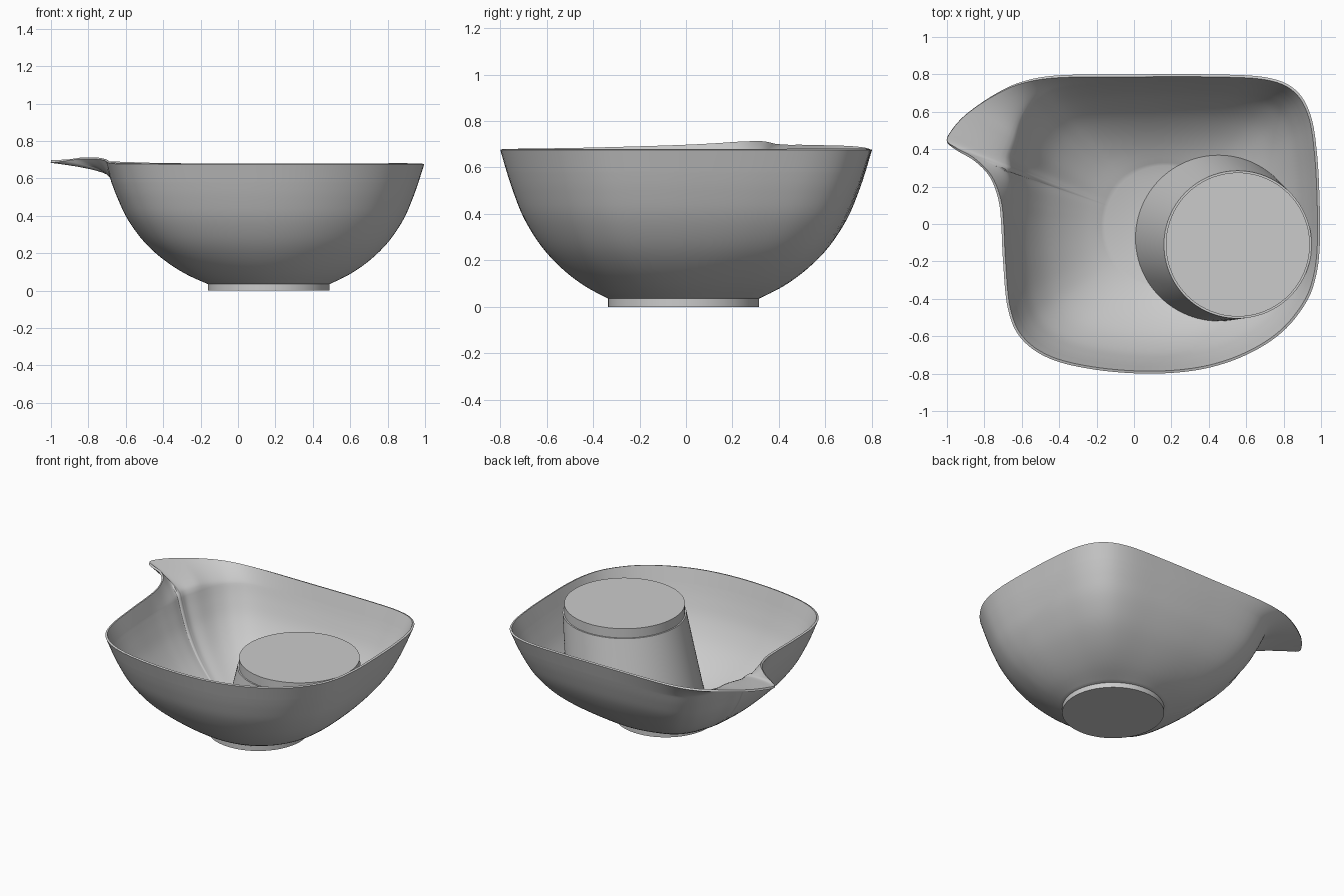
import bpy
from math import sin, cos, atan2, pi, radians
from mathutils import Vector
from mathutils.bvhtree import BVHTree

if "Cube" in bpy.data.objects:
    bpy.data.objects.remove(bpy.data.objects["Cube"])


def spline(pts, n, closed):
    """Catmull-Rom curve through points of any dimension, n samples per span."""
    pts = [Vector(p) for p in pts]
    m = len(pts)
    get = lambda i: pts[i % m] if closed else pts[max(0, min(m - 1, i))]
    out = []
    for i in range(m if closed else m - 1):
        a, b, c, d = (get(i + k) for k in (-1, 0, 1, 2))
        for j in range(n):
            t = j / n
            out.append(0.5 * (2 * b + (c - a) * t + (2 * a - 5 * b + 4 * c - d) * t ** 2
                              + (3 * b - a - 3 * c + d) * t ** 3))
    if not closed:
        out.append(pts[-1])
    return out


def loft(name, rows, cap_bottom=True, cap_top=True, thickness=0):
    """Skin equal-length clockwise rings stacked from bottom to top."""
    n = len(rows[0])
    verts = [tuple(p) for r in rows for p in r]
    faces = [(r * n + (i + 1) % n, r * n + i, (r + 1) * n + i, (r + 1) * n + (i + 1) % n)
             for r in range(len(rows) - 1) for i in range(n)]
    if cap_bottom:
        faces.append(tuple(range(n)))
    if cap_top:
        faces.append(tuple(reversed(range(len(verts) - n, len(verts)))))
    me = bpy.data.meshes.new(name)
    me.from_pydata(verts, [], faces)
    ob = bpy.data.objects.new(name, me)
    bpy.context.collection.objects.link(ob)
    bpy.ops.object.select_all(action='DESELECT')
    ob.select_set(True)
    bpy.context.view_layer.objects.active = ob
    if thickness:
        mod = ob.modifiers.new("wall", 'SOLIDIFY')
        mod.thickness = thickness
        mod.offset = -1
        bpy.ops.object.modifier_apply(modifier=mod.name)
    bpy.ops.object.shade_smooth_by_angle(angle=radians(35))
    return verts, faces


def ring(x, y, z, r, n=96):
    return [Vector((x + r * cos(2 * pi * i / n), y - r * sin(2 * pi * i / n), z)) for i in range(n)]


FX, FY, FR = 0.165, -0.01, 0.325   # foot centre and radius

# Rim outline: x, y, z, and how much of the radius belongs to the body (below 1 = spout)
rim = spline([
    (-1.0, 0.44, .684, .743), (-.98, .495, .684, .755), (-.9, .585, .682, .785), (-.75, .69, .68, .87),
    (-.6, .76, .677, .935), (-.4, .795, .676, .985), (0, .80, .676, 1), (.4, .80, .676, 1),
    (.7, .785, .676, 1), (.86, .72, .676, 1), (.945, .58, .676, 1), (.98, .36, .676, 1),
    (.993, .1, .676, 1), (.994, -.1, .676, 1), (.975, -.27, .676, 1), (.92, -.42, .676, 1),
    (.79, -.58, .676, 1), (.6, -.7, .676, 1), (.37, -.775, .676, 1), (.1, -.8, .676, 1),
    (-.2, -.78, .676, 1), (-.45, -.72, .676, 1), (-.605, -.61, .677, 1), (-.675, -.45, .68, 1),
    (-.70, -.2, .687, 1), (-.71, 0, .694, 1), (-.725, .13, .699, .98), (-.77, .25, .704, .93),
    (-.85, .335, .703, .86), (-.95, .395, .69, .775)], 6, True)

# Wall profile: share of the way from foot to rim, height
profile = spline([(0, .035), (.22, .09), (.43, .165), (.62, .26), (.78, .38), (.88, .495), (.94, .58)],
                 4, False)

# Bowl: circle at the foot blending to the rim outline, flaring into the spout
rows = []
feet, bodies = [], []
for p in rim:
    a = atan2(p[1] - FY, p[0] - FX)
    feet.append(Vector((FX + FR * cos(a), FY + FR * sin(a))))
    bodies.append(Vector((FX + (p[0] - FX) * p[3], FY + (p[1] - FY) * p[3])))
for u, z in profile:
    rows.append([(*f.lerp(b, u), z) for f, b in zip(feet, bodies)])
for j in range(1, 11):
    s = (j / 10) ** 1.5
    row = []
    for p, f, b in zip(rim, feet, bodies):
        w = max(0, min(1, (1 - p[3]) / .2))
        xy = f.lerp(b, .94).lerp(Vector((p[0], p[1])), s)
        row.append((xy.x, xy.y, .58 + (p[2] - .58) * s ** (1 - .6 * w)))
    rows.append(row)
verts, faces = loft("bowl", rows, cap_top=False, thickness=.014)
bowl_tree = BVHTree.FromPolygons(verts, faces)

# Foot disc
loft("foot", [ring(FX, FY, 0, FR), ring(FX, FY, .042, FR)])

# Leaning cone whose lower edge follows the inside of the bowl
top = ring(.555, -.11, .585, .395)
base = ring(.45, -.075, 0, .445)
for p in base:
    hit = bowl_tree.ray_cast(Vector((p.x, p.y, 2)), Vector((0, 0, -1)))[0]
    p.z = hit.z + .003 if hit else .1
loft("cone_pedestal", [[b.lerp(t, k / 6) for b, t in zip(base, top)] for k in range(7)])

# Flat lid on the cone
loft("round_lid", [ring(.555, -.11, .58, .385), ring(.555, -.11, .65, .385)])
